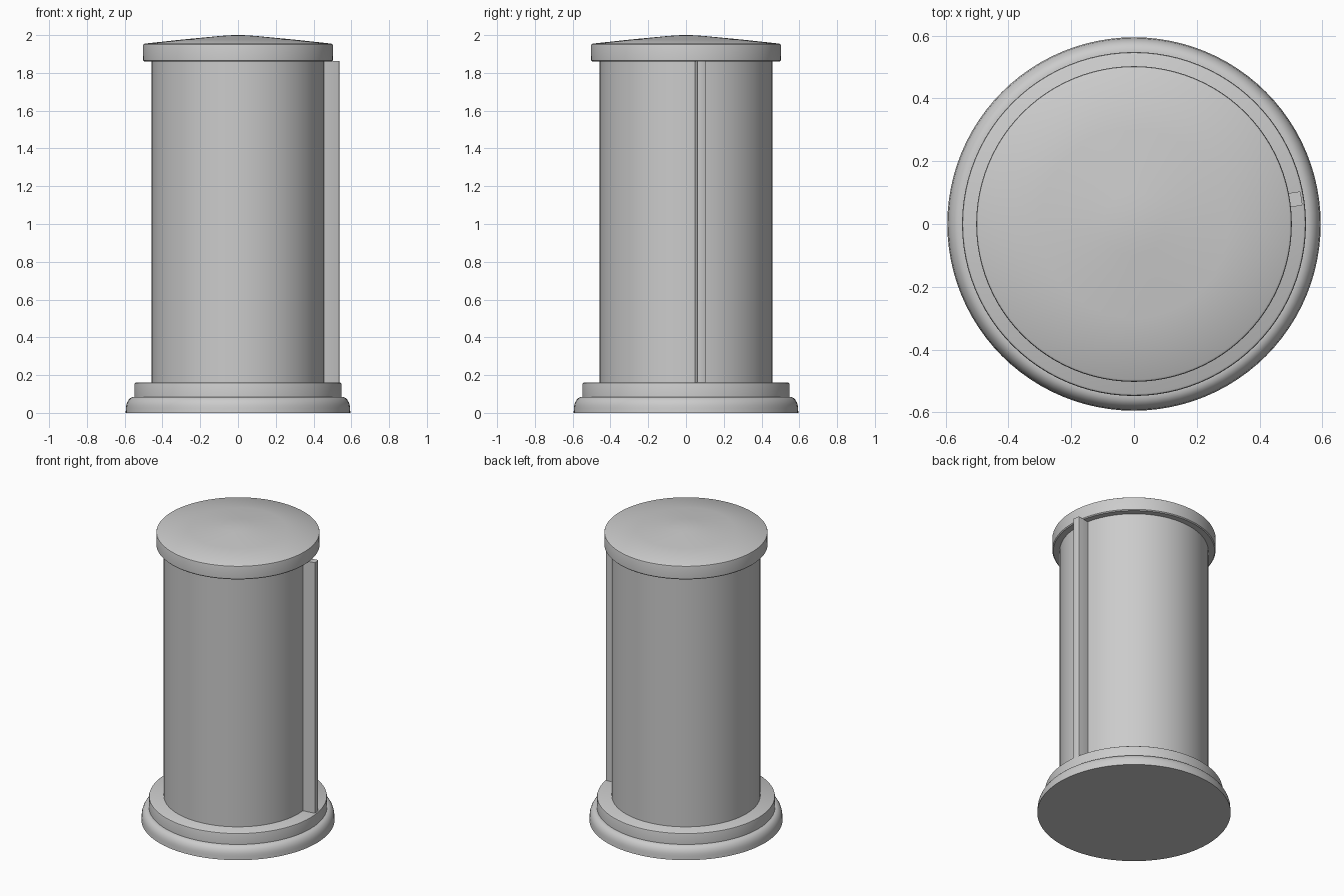
import bpy, bmesh, math
from mathutils import Matrix

if "Cube" in bpy.data.objects:
    bpy.data.objects.remove(bpy.data.objects["Cube"])

SEGMENTS = 96


def finish(name, bm):
    bmesh.ops.recalc_face_normals(bm, faces=bm.faces)
    mesh = bpy.data.meshes.new(name)
    bm.to_mesh(mesh)
    bm.free()
    obj = bpy.data.objects.new(name, mesh)
    bpy.context.collection.objects.link(obj)
    bpy.ops.object.select_all(action='DESELECT')
    obj.select_set(True)
    bpy.context.view_layer.objects.active = obj
    bpy.ops.object.shade_smooth_by_angle(angle=math.radians(35))
    return obj


def lathe(name, profile):
    """Spin a (radius, z) profile around the z axis."""
    bm = bmesh.new()
    verts = [bm.verts.new((r, 0, z)) for r, z in profile]
    edges = [bm.edges.new(pair) for pair in zip(verts, verts[1:])]
    bmesh.ops.spin(bm, geom=verts + edges, axis=(0, 0, 1), cent=(0, 0, 0),
                   steps=SEGMENTS, angle=math.tau)
    bmesh.ops.remove_doubles(bm, verts=bm.verts, dist=1e-5)
    return finish(name, bm)


# Rounded foot moulding
foot_curve = [(0.55 + 0.043 * math.cos(a), 0.025 + 0.06 * math.sin(a))
              for a in (math.radians(d) for d in range(0, 91, 15))]
lathe("base_foot", [(0, 0), (0.595, 0)] + foot_curve + [(0, 0.085)])

# Upper plinth with a softened rim
lathe("base_plinth", [(0, 0.08), (0.548, 0.08), (0.548, 0.152), (0.546, 0.158),
                      (0.54, 0.162), (0.0, 0.162)])

# Main column
lathe("column", [(0, 0.155), (0.457, 0.155), (0.457, 1.865), (0, 1.865)])

# Shallow conical cap with a rounded peak
lathe("cap", [(0, 1.86), (0.496, 1.86), (0.502, 1.866), (0.503, 1.944),
              (0.501, 1.951), (0.495, 1.955), (0.30, 1.976), (0.10, 1.995),
              (0.05, 1.999), (0, 2.0)])

# Vertical radial fin on the right side
bm = bmesh.new()
bmesh.ops.create_cube(bm, size=1)
bmesh.ops.scale(bm, vec=(0.10, 0.045, 1.702), verts=bm.verts)
uprights = [e for e in bm.edges
            if abs(e.verts[0].co.z - e.verts[1].co.z) > 1 and e.verts[0].co.x > 0]
bmesh.ops.bevel(bm, geom=uprights, offset=0.004, segments=2, affect='EDGES', profile=0.5)
bmesh.ops.translate(bm, vec=(0.49, 0, 1.011), verts=bm.verts)
bmesh.ops.rotate(bm, cent=(0, 0, 0), matrix=Matrix.Rotation(math.radians(8.7), 3, 'Z'),
                 verts=bm.verts)
finish("side_fin", bm)
